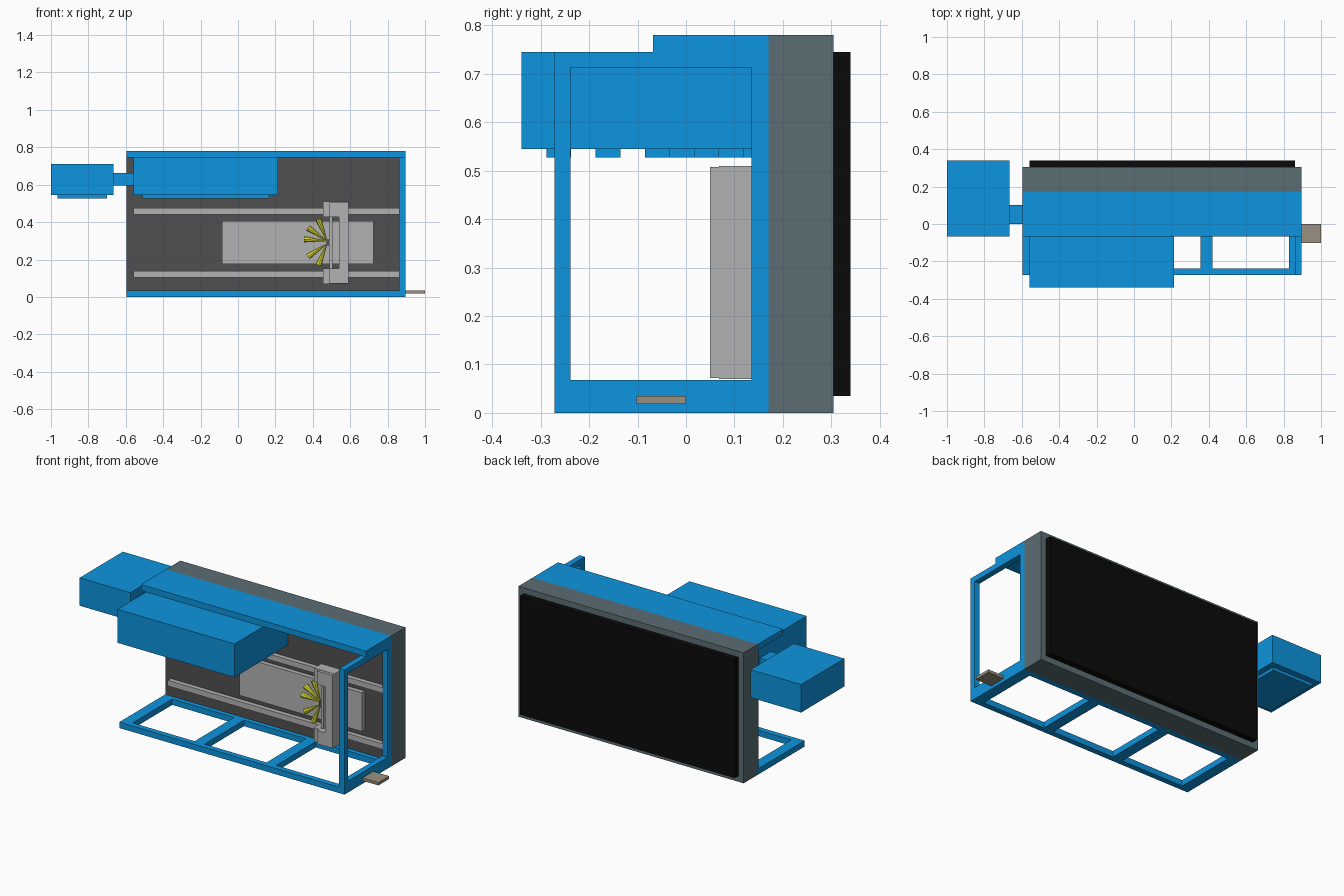
import bpy, bmesh
from math import radians, cos, sin
from mathutils import Vector

if "Cube" in bpy.data.objects:
    bpy.data.objects.remove(bpy.data.objects["Cube"])


def material(name, rgb):
    m = bpy.data.materials.new(name)
    m.diffuse_color = (*rgb, 1)
    m.use_nodes = True
    m.node_tree.nodes["Principled BSDF"].inputs["Base Color"].default_value = m.diffuse_color
    return m


BLUE = material("blue_paint", (0.004, 0.30, 0.74))
SLATE = material("slate_shell", (0.105, 0.155, 0.175))
DARK = material("dark_liner", (0.08, 0.08, 0.08))
BLACK = material("black_screen", (0.003, 0.003, 0.003))
STEEL = material("light_steel", (0.45, 0.45, 0.45))
YELLOW = material("yellow_spray", (0.75, 0.75, 0.03))
TAUPE = material("taupe_step", (0.32, 0.28, 0.22))


def finish(name, bm, mat):
    bmesh.ops.recalc_face_normals(bm, faces=bm.faces)
    me = bpy.data.meshes.new(name)
    bm.to_mesh(me)
    bm.free()
    me.materials.append(mat)
    ob = bpy.data.objects.new(name, me)
    bpy.context.collection.objects.link(ob)
    return ob


def box(name, x, y, z, mat):
    """Box from (min, max) ranges."""
    bm = bmesh.new()
    bmesh.ops.create_cube(bm, size=1)
    for v in bm.verts:
        v.co = [(r[0] + r[1]) / 2 + c * (r[1] - r[0]) for c, r in zip(v.co, (x, y, z))]
    return finish(name, bm, mat)


def extrude_faces(bm, direction):
    ret = bmesh.ops.extrude_face_region(bm, geom=bm.faces[:])
    moved = [g for g in ret["geom"] if isinstance(g, bmesh.types.BMVert)]
    bmesh.ops.translate(bm, verts=moved, vec=direction)


def window_frame(name, us, vs, place, depth, mat):
    """Slab cut on grid lines us, vs; cells with both indices odd are left open."""
    bm = bmesh.new()
    grid = [[bm.verts.new(place(u, v)) for v in vs] for u in us]
    for i in range(len(us) - 1):
        for j in range(len(vs) - 1):
            if not (i % 2 and j % 2):
                bm.faces.new((grid[i][j], grid[i + 1][j], grid[i + 1][j + 1], grid[i][j + 1]))
    extrude_faces(bm, depth)
    return finish(name, bm, mat)


# Rear cabinet with large panel on the back and dark liner inside
box("rear_cabinet", (-0.595, 0.895), (0.17, 0.305), (0, 0.78), SLATE)
box("back_screen", (-0.56, 0.86), (0.305, 0.34), (0.035, 0.745), BLACK)
box("inner_liner", (-0.595, 0.86), (0.164, 0.17), (0.035, 0.745), DARK)

# Blue frame: roof, floor with three windows, right end with one window
box("roof_slab", (-0.595, 0.895), (-0.068, 0.17), (0.745, 0.78), BLUE)
window_frame("floor_frame", [-0.595, -0.53, -0.12, -0.055, 0.355, 0.42, 0.83, 0.895],
             [-0.272, -0.238, 0.135, 0.17], lambda x, y: (x, y, 0), (0, 0, 0.035), BLUE)
window_frame("end_frame", [-0.272, -0.238, 0.135, 0.17], [0.035, 0.068, 0.713, 0.745],
             lambda y, z: (0.86, y, z), (0.035, 0, 0), BLUE)

# Overhanging hood with slats underneath
box("hood", (-0.56, 0.215), (-0.34, 0.17), (0.545, 0.745), BLUE)
for i in range(5):
    y = -0.288 + i * 0.1015
    box(f"hood_slat_{i + 1}", (-0.51, 0.165), (y, min(y + 0.051, 0.165)), (0.527, 0.545), BLUE)

# Side box on a short arm
box("side_box", (-1, -0.665), (-0.068, 0.34), (0.545, 0.712), BLUE)
box("side_box_base", (-0.965, -0.7), (-0.034, 0.305), (0.527, 0.545), BLUE)
box("side_arm", (-0.665, -0.56), (0, 0.102), (0.595, 0.662), BLUE)

# Step at the right end
box("side_step", (0.895, 1), (-0.102, 0), (0.018, 0.035), TAUPE)

# Rails and work plate on the liner
for name, z in (("lower_rail", 0.105), ("upper_rail", 0.441)):
    box(name, (-0.56, 0.86), (0.136, 0.164), (z, z + 0.034), STEEL)
box("work_plate", (-0.085, 0.725), (0.137, 0.164), (0.175, 0.407), STEEL)

# Sliding carriage: C-shaped yoke, front column and inner spindle bar
bm = bmesh.new()
outline = [(0.455, 0.07), (0.59, 0.07), (0.59, 0.51), (0.455, 0.51),
           (0.455, 0.428), (0.54, 0.428), (0.54, 0.152), (0.455, 0.152)]
bm.faces.new([bm.verts.new((x, 0.068, z)) for x, z in outline])
extrude_faces(bm, (0, 0.068, 0))
finish("carriage_yoke", bm, STEEL)
box("carriage_column", (0.488, 0.59), (0.05, 0.068), (0.428, 0.508), STEEL)
box("carriage_column_foot", (0.488, 0.59), (0.05, 0.068), (0.072, 0.152), STEEL)
box("carriage_column_middle", (0.54, 0.59), (0.05, 0.068), (0.152, 0.428), STEEL)
box("spindle_bar", (0.488, 0.505), (0.085, 0.119), (0.152, 0.428), STEEL)

# Nozzle with a fan of five spray cones
box("nozzle", (0.472, 0.488), (0.092, 0.112), (0.276, 0.308), DARK)
for i, deg in enumerate((112, 146, 176, 214, 248)):
    d = Vector((cos(radians(deg)), 0, sin(radians(deg))))
    tip = Vector((0.476, 0.102, 0.3 if deg < 180 else 0.285))
    bm = bmesh.new()
    bmesh.ops.create_cone(bm, cap_ends=True, segments=8, radius1=0.003, radius2=0.017, depth=0.115)
    rot = Vector((0, 0, 1)).rotation_difference(d).to_matrix()
    # middle cone points straight out, the others start slightly along their direction
    bmesh.ops.rotate(bm, verts=bm.verts, matrix=rot)
    bmesh.ops.translate(bm, verts=bm.verts, vec=tip + d * 0.066)
    finish(f"spray_cone_{i + 1}", bm, YELLOW)
